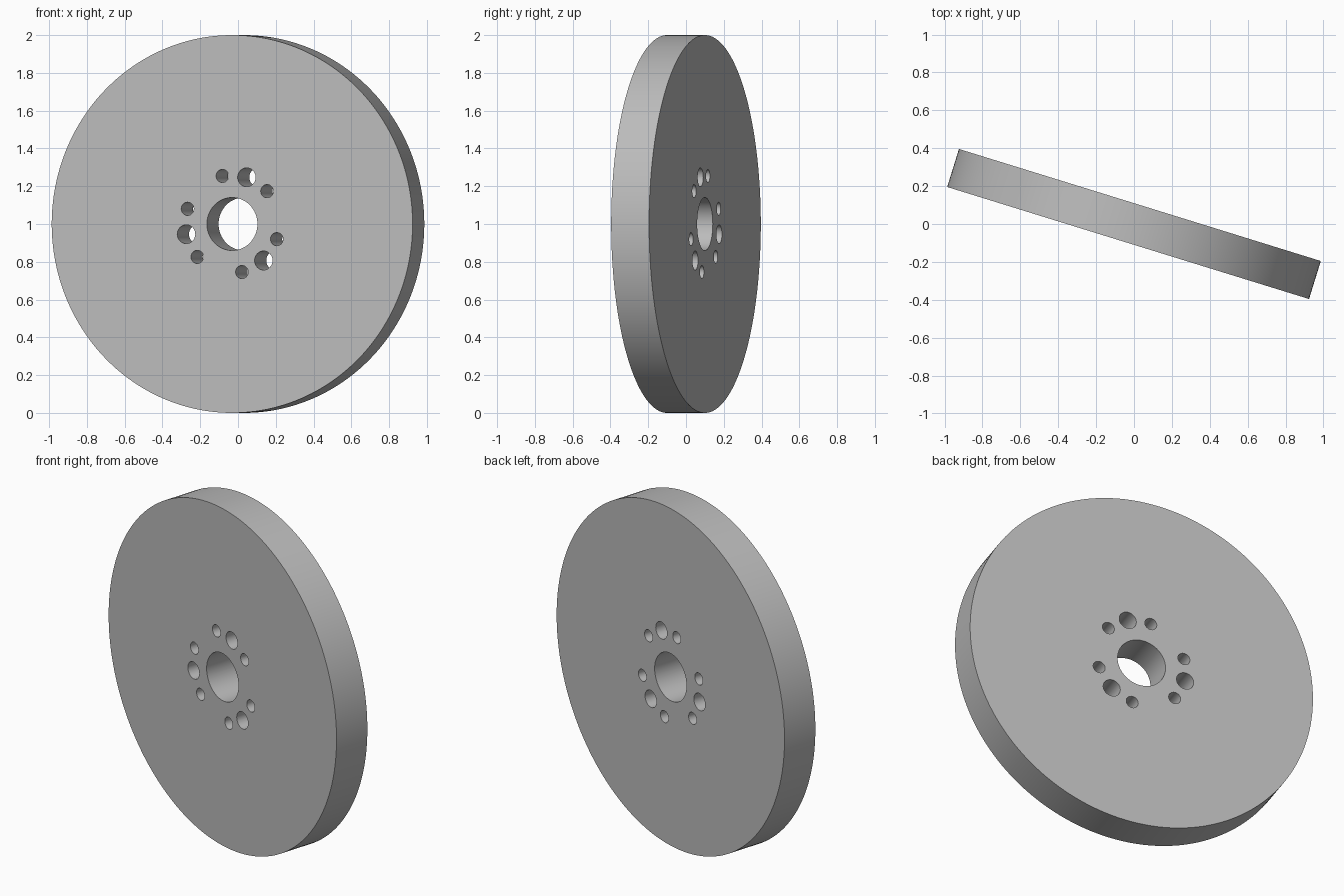
import bpy
import bmesh
from math import radians, cos, sin
from mathutils import Matrix

if "Cube" in bpy.data.objects:
    bpy.data.objects.remove(bpy.data.objects["Cube"])

THICKNESS = 0.21
TURN = Matrix.Translation((0, 0, 1)) @ Matrix.Rotation(radians(-17.2), 4, "Z")

grey = bpy.data.materials.new("plain grey")
grey.use_nodes = True
colour = (0.5, 0.5, 0.5, 1)
grey.diffuse_color = colour
grey.node_tree.nodes["Principled BSDF"].inputs["Base Color"].default_value = colour


def add_cylinder(bm, radius, depth, segments, x=0, z=0):
    """Cylinder whose axis runs along y."""
    place = Matrix.Translation((x, 0, z)) @ Matrix.Rotation(radians(90), 4, "X")
    bmesh.ops.create_cone(bm, cap_ends=True, segments=segments, radius1=radius,
                          radius2=radius, depth=depth, matrix=place)


def make_object(name, bm):
    mesh = bpy.data.meshes.new(name)
    bm.to_mesh(mesh)
    bm.free()
    mesh.materials.append(grey)
    obj = bpy.data.objects.new(name, mesh)
    bpy.context.collection.objects.link(obj)
    obj.matrix_world = TURN
    return obj


# Solid disc
bm = bmesh.new()
add_cylinder(bm, 1, THICKNESS, 192)
disc = make_object("wheel_disc", bm)

# Centre bore and ring of bolt holes: every third group has a wide hole between two narrow ones
bm = bmesh.new()
add_cylinder(bm, 0.14, 2 * THICKNESS, 64)
for group in range(3):
    for offset, radius in ((-30, 0.035), (0, 0.05), (30, 0.035)):
        angle = radians(72 + 120 * group + offset)
        add_cylinder(bm, radius, 2 * THICKNESS, 32, 0.26 * cos(angle), 0.26 * sin(angle))
cutter = make_object("hole_cutter", bm)
cutter.hide_render = True

# Cut the holes, then drop the cutter
cut = disc.modifiers.new("holes", "BOOLEAN")
cut.operation = "DIFFERENCE"
cut.solver = "EXACT"
cut.object = cutter
bpy.context.view_layer.update()
bpy.ops.object.select_all(action="DESELECT")
disc.select_set(True)
bpy.context.view_layer.objects.active = disc
bpy.ops.object.modifier_apply(modifier=cut.name)
bpy.data.objects.remove(cutter)

bpy.ops.object.shade_smooth_by_angle(angle=radians(30))
